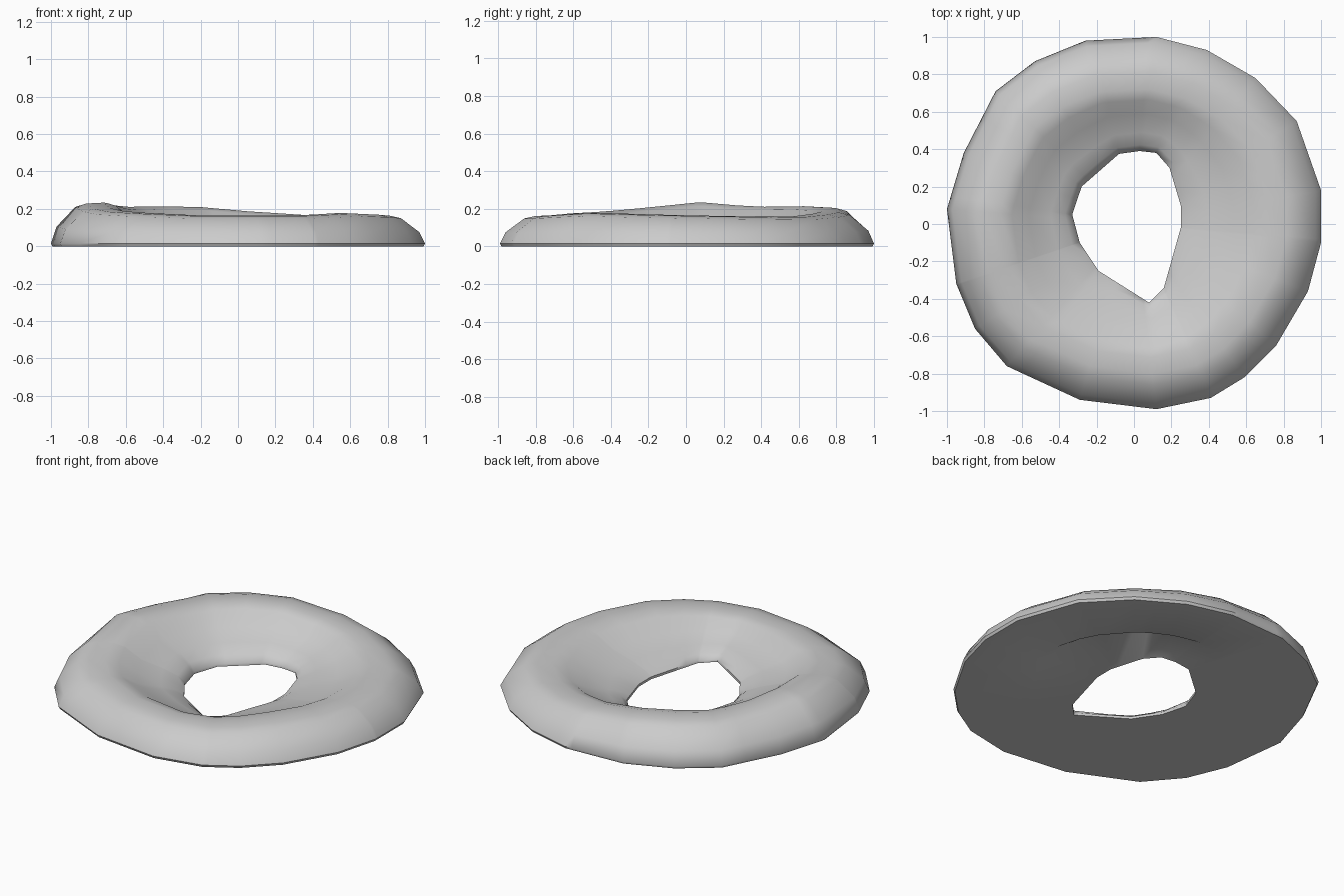
import bpy, bmesh
from math import atan2, cos, sin, tau, radians

if "Cube" in bpy.data.objects:
    bpy.data.objects.remove(bpy.data.objects["Cube"])

# Plan outlines of the rim and of the hole
OUTER = [(1, .18), (.87, .55), (.65, .78), (.39, .93), (.12, 1), (-.26, .98), (-.53, .87),
         (-.74, .71), (-.91, .38), (-1, .08), (-.95, -.32), (-.85, -.56), (-.68, -.76),
         (-.29, -.94), (.12, -.99), (.41, -.93), (.59, -.82), (.76, -.65), (.93, -.36), (1, -.1)]
HOLE = [(.25, .1), (.19, .3), (.12, .38), (.03, .39), (-.08, .375), (-.28, .2), (-.33, .05),
        (-.29, -.1), (-.19, -.25), (.08, -.42), (.16, -.34), (.25, -.02)]
# Ridge height and underside hollow depth by angle in degrees
RIDGE = [(0, .165), (45, .155), (90, .19), (110, .215), (150, .21), (174, .235),
         (210, .19), (250, .165), (300, .165), (315, .18), (360, .165)]
HOLLOW = [(0, .04), (25, .06), (60, .06), (88, .03), (100, 0), (325, 0), (360, .04)]


def radius(poly, a):
    """Distance from the centre to the outline in direction a."""
    c, s = cos(a), sin(a)
    for (x1, y1), (x2, y2) in zip(poly, poly[1:] + poly[:1]):
        dx, dy = x2 - x1, y2 - y1
        den = c * dy - s * dx
        if abs(den) < 1e-9:
            continue
        r = (x1 * dy - y1 * dx) / den
        t = (x1 * s - y1 * c) / den
        if r > 0 and -1e-6 <= t <= 1 + 1e-6:
            return r
    return 1


def lookup(table, a):
    d = a * 360 / tau
    for (d1, v1), (d2, v2) in zip(table, table[1:]):
        if d1 <= d <= d2:
            return v1 + (v2 - v1) * (d - d1) / (d2 - d1)
    return table[-1][1]


def section(a):
    """Closed cross-section: underside, outer wall, ridge, inner slope."""
    R, h = radius(OUTER, a), radius(HOLE, a)
    z, c = lookup(RIDGE, a), lookup(HOLLOW, a)
    top = R * .72
    w = top - h
    return [(h, 0), (.57, c), (.645, 0), (R - .008, 0), (R, .015), (R - .03, z * .45),
            (R - .13, z * .9), (R - .19, z * .98), (top, z), (h + w * .83, z * .92),
            (h + w * .6, z * .6), (h + w * .3, z * .42), (h + w * .1, z * .25), (h, .015)]


# Ring body lofted through the sections
angles = sorted({round(atan2(y, x) % tau, 3) for x, y in OUTER + HOLE})
bm = bmesh.new()
loops = [[bm.verts.new((r * cos(a), r * sin(a), z)) for r, z in section(a)] for a in angles]
for A, B in zip(loops, loops[1:] + loops[:1]):
    n = len(A)
    for i in range(n):
        j = (i + 1) % n
        bm.faces.new((A[i], B[i], B[j], A[j]))
bmesh.ops.recalc_face_normals(bm, faces=bm.faces)
mesh = bpy.data.meshes.new("ring_body")
bm.to_mesh(mesh)
bm.free()
ring = bpy.data.objects.new("ring_body", mesh)
bpy.context.collection.objects.link(ring)
bpy.context.view_layer.objects.active = ring
ring.select_set(True)
bpy.ops.object.shade_smooth_by_angle(angle=radians(50))
